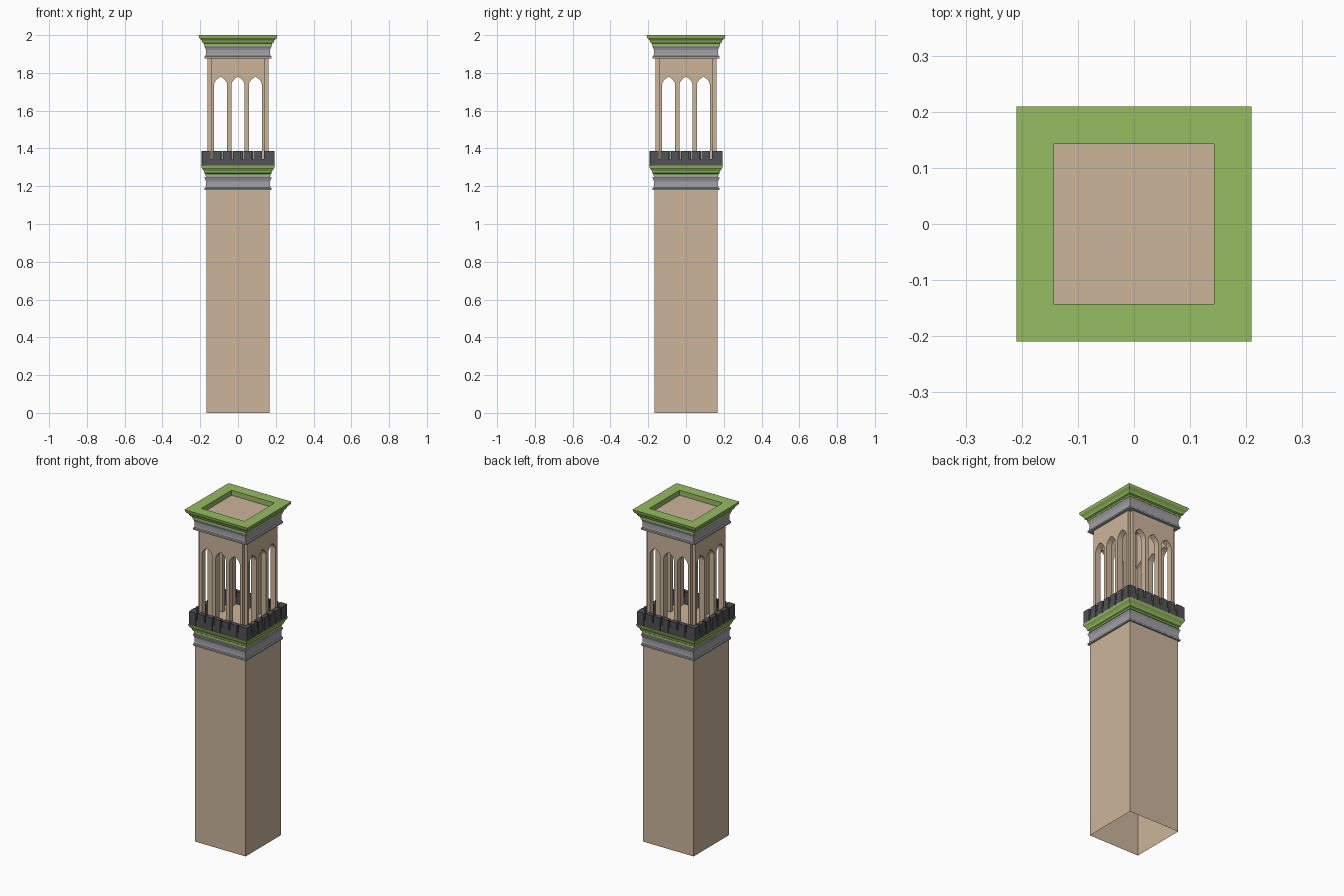
import bpy, bmesh, math
from mathutils import Matrix, Vector

if "Cube" in bpy.data.objects:
    bpy.data.objects.remove(bpy.data.objects["Cube"])


def material(name, rgb):
    m = bpy.data.materials.new(name)
    m.diffuse_color = (*rgb, 1)
    m.use_nodes = True
    m.node_tree.nodes["Principled BSDF"].inputs["Base Color"].default_value = m.diffuse_color
    return m


STONE = material("tan stone", (0.60, 0.46, 0.33))
GREEN = material("green copper", (0.31, 0.50, 0.12))
GREY = material("light grey", (0.36, 0.36, 0.38))
DARK = material("dark grey", (0.085, 0.085, 0.09))


def finish(name, bm, mat, recalc=True):
    if recalc:
        bmesh.ops.recalc_face_normals(bm, faces=bm.faces)
    me = bpy.data.meshes.new(name)
    bm.to_mesh(me)
    bm.free()
    me.materials.append(mat)
    ob = bpy.data.objects.new(name, me)
    bpy.context.collection.objects.link(ob)
    return ob


def square_sweep(name, profile, mat, closed=True, cap=False):
    """Sweep (half width, height) points round a square plan."""
    bm = bmesh.new()
    rings = [[bm.verts.new((sx * r, sy * r, z))
              for sx, sy in ((-1, -1), (1, -1), (1, 1), (-1, 1))]
             for r, z in profile]
    pairs = list(zip(rings, rings[1:]))
    if closed:
        pairs.append((rings[-1], rings[0]))
    for a, b in pairs:
        for i in range(4):
            j = (i + 1) % 4
            bm.faces.new((a[i], a[j], b[j], b[i]))
    if cap:
        bm.faces.new(rings[-1])
    return finish(name, bm, mat)


def add_box(bm, lo, hi, rot):
    size = [h - l for l, h in zip(lo, hi)]
    mid = [(h + l) / 2 for l, h in zip(lo, hi)]
    bmesh.ops.create_cube(bm, size=1, matrix=rot @ Matrix.Translation(mid)
                          @ Matrix.Diagonal((*size, 1)))


SIDES = [Matrix.Rotation(k * math.pi / 2, 4, 'Z') for k in range(4)]

# Shaft, hollow and open underneath, closed by the belfry floor
square_sweep("shaft", [(0.168, 0), (0.168, 1.312)], STONE, closed=False, cap=True)


# Grey moulding and green cornice, used at both levels
def moulding(name, z, inner):
    square_sweep(name, [(inner, z), (0.177, z), (0.177, z + 0.009), (0.172, z + 0.013),
                        (0.170, z + 0.025), (0.170, z + 0.045), (0.173, z + 0.055),
                        (0.177, z + 0.062), (0.177, z + 0.068), (inner, z + 0.068)], GREY)


def cornice(name, z, grow, inner):
    square_sweep(name, [(inner, z), (0.172 + grow * 0.5, z), (0.172 + grow * 0.5, z + 0.010),
                        (0.178 + grow * 0.7, z + 0.014), (0.181 + grow * 0.8, z + 0.026),
                        (0.188 + grow, z + 0.037), (0.192 + grow, z + 0.041),
                        (0.195 + grow, z + 0.055), (inner, z + 0.055)], GREEN)


moulding("lower_moulding", 1.18, 0.165)
cornice("lower_cornice", 1.255, 0.0, 0.160)
square_sweep("lower_neck", [(0.169, 1.245), (0.169, 1.257)], GREY, closed=False)
moulding("upper_moulding", 1.877, 0.140)
cornice("upper_cornice", 1.945, 0.014, 0.143)

# Crenellated parapet: low wall with seven merlons a side
bm = bmesh.new()
for rot in SIDES:
    add_box(bm, (-0.190, -0.190, 1.309), (0.170, -0.170, 1.345), rot)
    for i in range(7):
        x = -0.168 + i * 0.0545
        add_box(bm, (x - 0.0215, -0.193, 1.309), (x + 0.0215, -0.166, 1.387), rot)
finish("battlements", bm, DARK)

# Belfry walls: four panels with three pointed openings, corners notched
outline = [(-0.143, 1.31), (-0.143, 1.965), (0.143, 1.965), (0.143, 1.31)]
half_arch = [(0.035, 1.31), (0.035, 1.737), (0.031, 1.752), (0.020, 1.766)]
for cx in (0.092, 0.0, -0.092):
    outline += [(cx + x, z) for x, z in half_arch]
    outline.append((cx, 1.781))
    outline += [(cx - x, z) for x, z in reversed(half_arch)]
bm = bmesh.new()
for rot in SIDES:
    front = [bm.verts.new(rot @ Vector((x, -0.162, z))) for x, z in outline]
    back = [bm.verts.new(rot @ Vector((x, -0.128, z))) for x, z in outline]
    bm.faces.new(front)
    bm.faces.new(back[::-1])
    for i in range(len(front)):
        j = (i + 1) % len(front)
        bm.faces.new((front[j], front[i], back[i], back[j]))
finish("belfry_walls", bm, STONE)

# Sunken flat roof
bm = bmesh.new()
add_box(bm, (-0.143, -0.143, 1.955), (0.143, 0.143, 1.970), Matrix.Identity(4))
finish("roof", bm, STONE)
